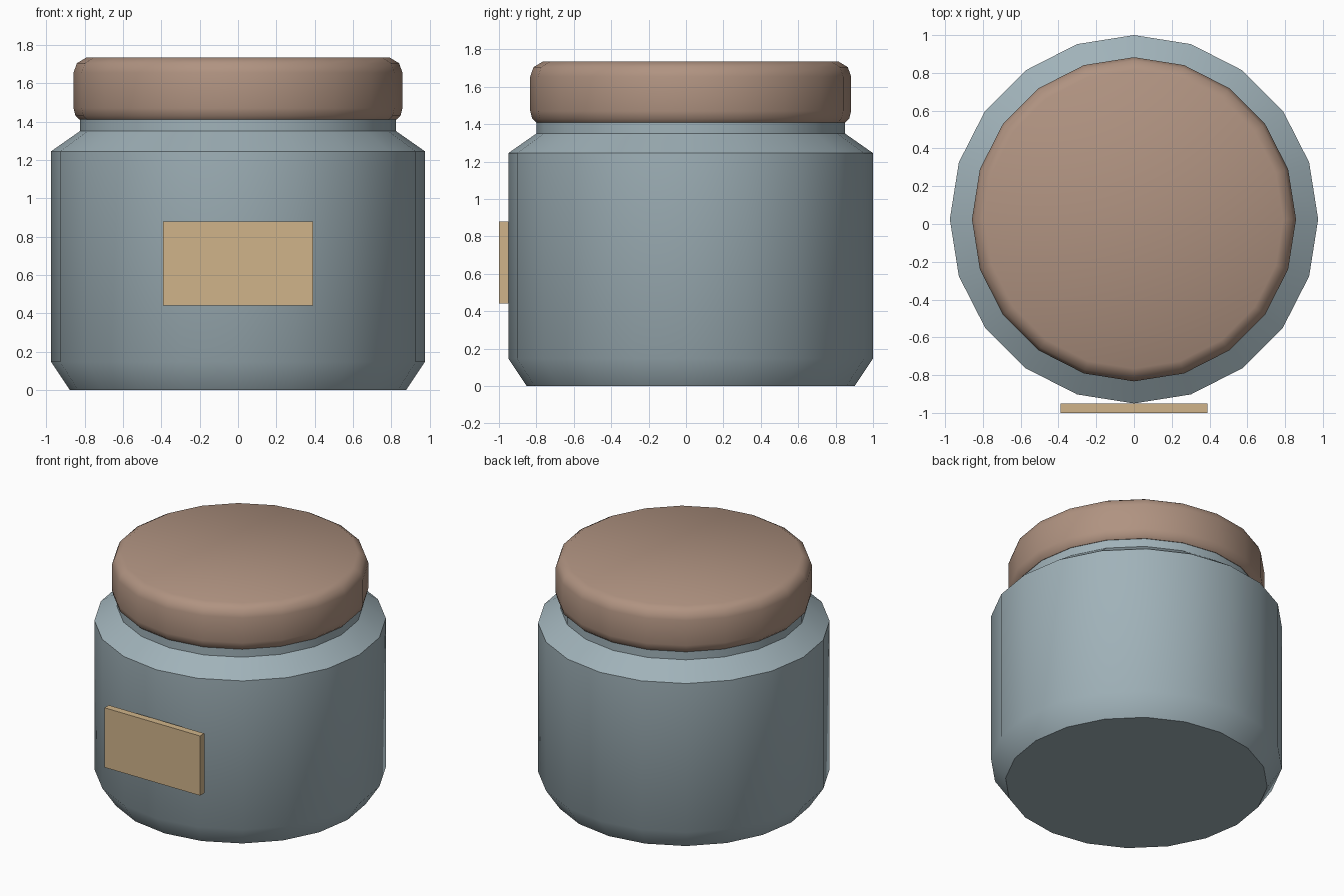
import bpy
import bmesh
from math import cos, sin, tau, radians

SIDES = 20
CENTRE_Y = 0.025

cube = bpy.data.objects.get("Cube")
if cube:
    bpy.data.objects.remove(cube, do_unlink=True)


def linear(c):
    c /= 255
    return c / 12.92 if c <= 0.04045 else ((c + 0.055) / 1.055) ** 2.4


def material(name, *rgb):
    mat = bpy.data.materials.new(name)
    mat.use_nodes = True
    colour = (*map(linear, rgb), 1)
    mat.diffuse_color = colour
    bsdf = next(n for n in mat.node_tree.nodes if n.type == "BSDF_PRINCIPLED")
    bsdf.inputs["Base Color"].default_value = colour
    return mat


def finish(name, bm, mat, smooth_angle=None):
    bmesh.ops.recalc_face_normals(bm, faces=bm.faces)
    mesh = bpy.data.meshes.new(name)
    bm.to_mesh(mesh)
    bm.free()
    mesh.materials.append(mat)
    obj = bpy.data.objects.new(name, mesh)
    bpy.context.collection.objects.link(obj)
    if smooth_angle:
        bpy.ops.object.select_all(action="DESELECT")
        obj.select_set(True)
        bpy.context.view_layer.objects.active = obj
        bpy.ops.object.shade_smooth_by_angle(angle=radians(smooth_angle))
    return obj


def turned(name, profile, mat, smooth_angle):
    """Closed solid from (radius, height) rings, bottom to top."""
    bm = bmesh.new()
    rings = [[bm.verts.new((r * cos(tau * i / SIDES),
                            r * sin(tau * i / SIDES) + CENTRE_Y, z))
              for i in range(SIDES)] for r, z in profile]
    for low, high in zip(rings, rings[1:]):
        for i in range(SIDES):
            j = (i + 1) % SIDES
            bm.faces.new((low[i], low[j], high[j], high[i]))
    bm.faces.new(rings[0])
    bm.faces.new(rings[-1])
    return finish(name, bm, mat, smooth_angle)


def box(name, low, high, mat):
    bm = bmesh.new()
    bmesh.ops.create_cube(bm, size=1)
    for v in bm.verts:
        v.co = [a + (c + 0.5) * (b - a) for a, b, c in zip(low, high, v.co)]
    return finish(name, bm, mat)


blue_grey = material("blue grey glass", 160, 178, 185)
brown = material("dusty brown lid", 176, 147, 129)
tan = material("tan label", 208, 180, 138)

# Jar body with chamfered foot, sloping shoulder and short neck
turned("jar_body", [(0.877, 0), (0.975, 0.147), (0.975, 1.245),
                    (0.825, 1.35), (0.825, 1.43)], blue_grey, 40)

# Lid with softened rims
turned("lid", [(0.828, 1.41), (0.848, 1.43), (0.858, 1.47), (0.858, 1.655),
               (0.84, 1.705), (0.79, 1.735)], brown, 40)

# Flat label plate on the front
box("label", (-0.39, -1.0, 0.44), (0.39, -0.95, 0.88), tan)
